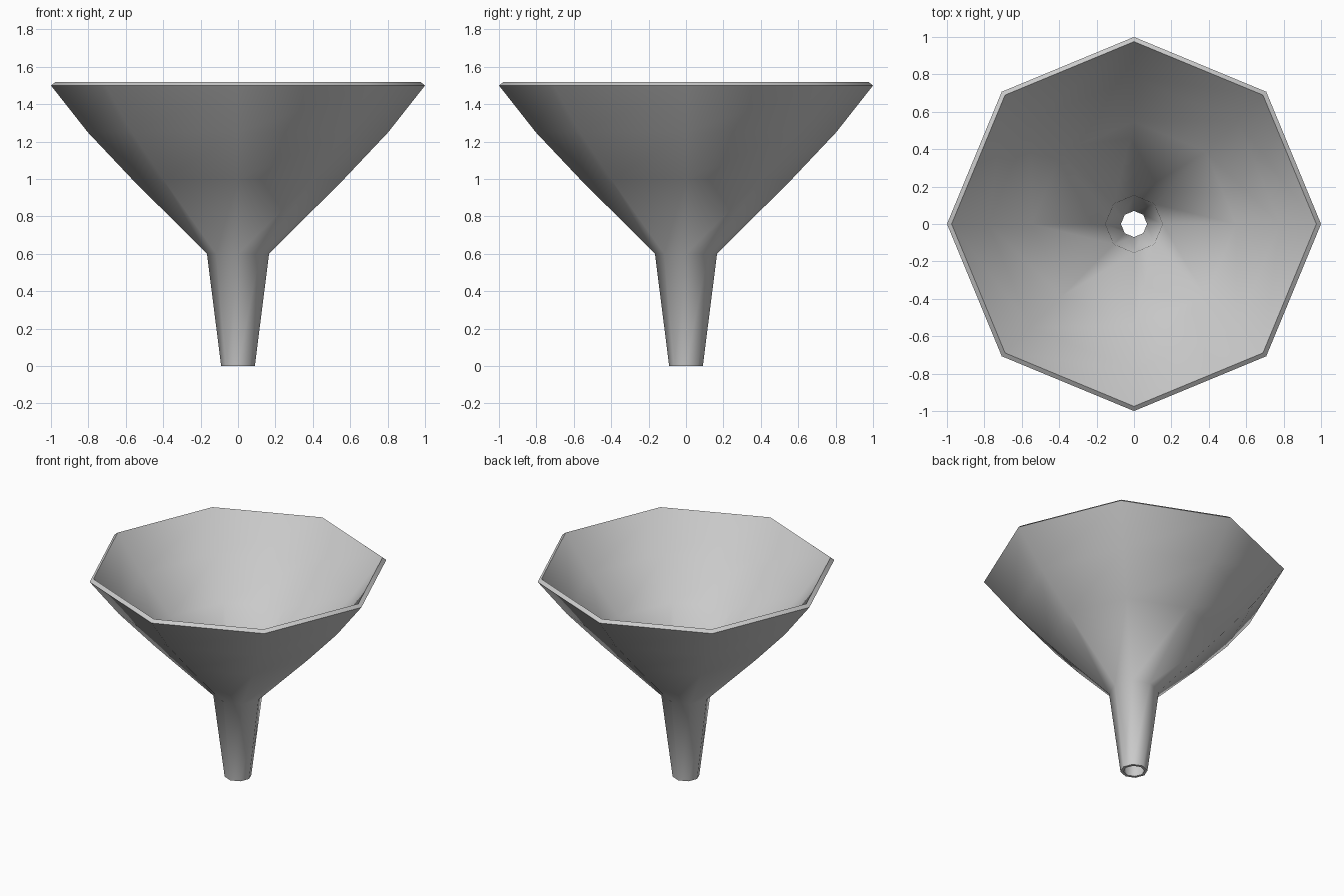
import bpy, bmesh
from math import cos, sin, pi, radians

if "Cube" in bpy.data.objects:
    bpy.data.objects.remove(bpy.data.objects["Cube"])

SIDES = 8
# Closed wall profile (radius, height): up the outside, over the lip, down the inside
profile = [(0.09, 0), (0.166, 0.6), (0.567, 1.0), (0.803, 1.25), (1.0, 1.5),
           (0.975, 1.52), (0.781, 1.27), (0.546, 1.02), (0.153, 0.612), (0.07, 0)]

# Revolve the profile into an eight-sided funnel
bm = bmesh.new()
rings = [[bm.verts.new((r * cos(2 * pi * i / SIDES), r * sin(2 * pi * i / SIDES), z))
          for i in range(SIDES)] for r, z in profile]
for k, ring in enumerate(rings):
    above = rings[(k + 1) % len(rings)]
    for i in range(SIDES):
        j = (i + 1) % SIDES
        bm.faces.new((ring[i], ring[j], above[j], above[i]))
bmesh.ops.recalc_face_normals(bm, faces=bm.faces)

mesh = bpy.data.meshes.new("funnel")
bm.to_mesh(mesh)
bm.free()
funnel = bpy.data.objects.new("funnel", mesh)
bpy.context.collection.objects.link(funnel)

# Smooth walls, crisp lip and spout end
bpy.context.view_layer.objects.active = funnel
funnel.select_set(True)
bpy.ops.object.shade_smooth_by_angle(angle=radians(60))
